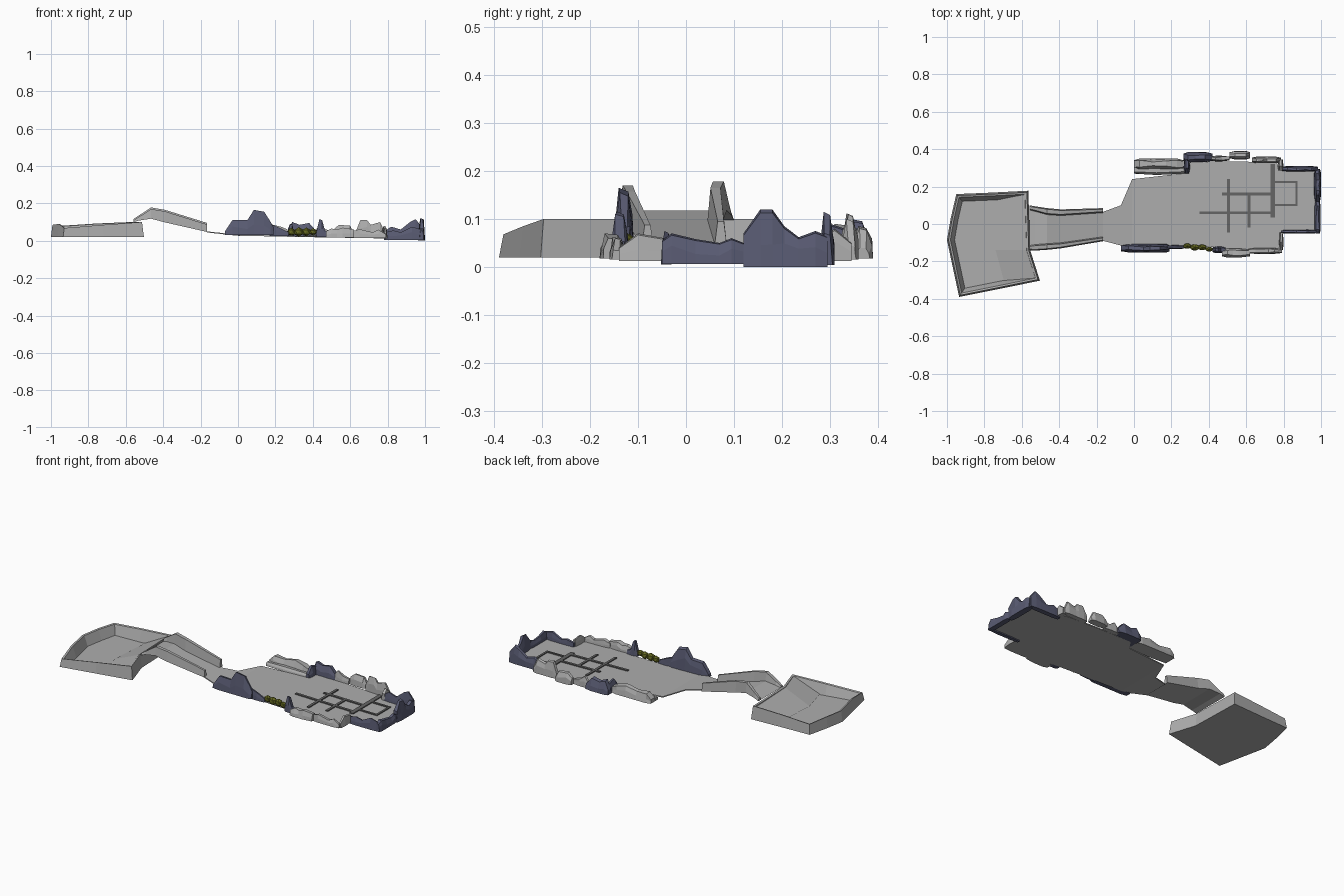
import bpy, bmesh, random
from mathutils import Vector

if "Cube" in bpy.data.objects:
    bpy.data.objects.remove(bpy.data.objects["Cube"])

random.seed(4)


def material(name, rgb):
    m = bpy.data.materials.new(name)
    m.diffuse_color = (*rgb, 1)
    m.use_nodes = True
    m.node_tree.nodes["Principled BSDF"].inputs["Base Color"].default_value = m.diffuse_color
    return m


GREY = material("stone_grey", (0.42, 0.42, 0.42))
BLUE = material("slate_blue", (0.10, 0.105, 0.17))
OLIVE = material("olive", (0.13, 0.14, 0.015))
DARK = material("dark_grey", (0.13, 0.13, 0.13))


def finish(name, bm, mat, solid=True):
    if solid:
        bmesh.ops.recalc_face_normals(bm, faces=bm.faces[:])
    me = bpy.data.meshes.new(name)
    bm.to_mesh(me)
    bm.free()
    ob = bpy.data.objects.new(name, me)
    bpy.context.collection.objects.link(ob)
    me.materials.append(mat)
    return ob


def loft(name, sections, mat=GREY, loop=False, ring=True):
    """Skin a list of equal-length cross-sections."""
    bm = bmesh.new()
    rows = [[bm.verts.new(p) for p in s] for s in sections]
    pairs = list(zip(rows, rows[1:])) + ([(rows[-1], rows[0])] if loop else [])
    n = len(rows[0])
    for a, b in pairs:
        for i in range(n if ring else n - 1):
            j = (i + 1) % n
            bm.faces.new((a[i], b[i], b[j], a[j]))
    if ring and not loop:
        bm.faces.new(rows[0])
        bm.faces.new(rows[-1])
    return finish(name, bm, mat, ring)


def ridge(name, profile, v0, v1, z0, mat=GREY, axis="x"):
    """Faceted rock wall: skyline profile (u, z) with a tapered, uneven section."""
    w = v1 - v0
    secs = []
    for k, (u, z) in enumerate(profile):
        h = z - z0
        j = lambda s: random.uniform(-s, s)
        end = 0.15 if k in (0, len(profile) - 1) else 0
        ring = [(v0 + w * end, z0), (v0 + w * (end + 0.06 + j(.05)), z0 + h * (.5 + j(.12))),
                (v0 + w * (.3 + j(.1)), z), (v1 - w * (.25 + j(.1)), z - h * .06),
                (v1 - w * (end + 0.06 + j(.05)), z0 + h * (.5 + j(.12))), (v1 - w * end, z0)]
        secs.append([(u, v, q) if axis == "x" else (v, u, q) for v, q in ring])
    return loft(name, secs, mat)


def floor_z(x):
    if x < 0:
        return 0.032 - 0.11 * x
    return 0.032 - 0.014 * min(x / 0.8, 1)


# Main floor slab: columns of x, lower y, upper y
cols = [(-.165, -.09, .065), (-.07, -.115, .10), (-.01, -.12, .24), (.26, -.12, .27),
        (.30, -.12, .33), (.47, -.125, .335), (.50, -.14, .335), (.76, -.14, .33),
        (.79, -.115, .30), (.793, -.045, .295), (.975, -.045, .295)]
loft("main_floor", [[(x, b, floor_z(x)), (x, a, floor_z(x)), (x, a, floor_z(x) - .006),
                     (x, b, floor_z(x) - .006)] for x, a, b in cols])

# Thin strips laid on the floor: x0, x1, y0, y1
strips = [(.498, .513, -.045, .24), (.47, .735, .153, .168), (.608, .623, -.02, .165),
          (.35, .735, .053, .068), (.73, .755, .035, .32), (.755, .875, .218, .23),
          (.755, .875, .095, .107), (.863, .875, .107, .218)]
for i, (x0, x1, y0, y1) in enumerate(strips):
    loft(f"floor_strip_{i + 1}", [[(x, y0, floor_z(x) - .002), (x, y1, floor_z(x) - .002),
         (x, y1, floor_z(x) + .006), (x, y0, floor_z(x) + .006)] for x in (x0, x1)], DARK)

# Side basin: outline x, y, rim height
basin = [(-.95, .16, .08), (-.76, .168, .092), (-.565, .178, .10), (-.555, -.14, .10),
         (-.503, -.303, .10), (-.72, -.347, .085), (-.935, -.39, .068), (-.965, -.25, .09),
         (-1, -.085, .085), (-.98, .03, .085)]
pts = [Vector(p[:2]) for p in basin]
rim = []
for i, (x, y, z) in enumerate(basin):
    p = pts[i]
    d1, d2 = (p - pts[i - 1]).normalized(), (pts[(i + 1) % len(pts)] - p).normalized()
    n = Vector((d1.y + d2.y, -d1.x - d2.x)).normalized()
    n /= max(n.dot(Vector((d1.y, -d1.x))), 0.5)
    at = lambda d, h: (*(p + n * d), h)
    rim.append([at(0, .02), at(.008, z), at(.018, z - .003), at(.04, .022)])
loft("basin_wall", rim, loop=True)
bm = bmesh.new()
f = bm.faces.new([bm.verts.new((x, y, .02)) for x, y, z in reversed(basin)])
f.normal_flip()
bmesh.ops.triangulate(bm, faces=[f])
finish("basin_floor", bm, GREY, solid=False)

# Slope from the bridge down into the basin
loft("basin_ramp", [[(-.72, .15, .024), (-.575, .16, .096)], [(-.74, -.14, .024), (-.57, -.14, .096)],
                    [(-.69, -.325, .024), (-.525, -.29, .096)]], ring=False)

# Bridge: x, floor z, wall top z, then outer and inner y of both walls
bridge = [(-.56, .098, .115, -.14, -.115, .075, .10), (-.53, .108, .135, -.142, -.11, .068, .095),
          (-.465, .118, .178, -.138, -.105, .05, .085), (-.39, .098, .165, -.13, -.10, .045, .078),
          (-.165, .047, .095, -.092, -.068, .06, .085)]
loft("bridge_floor", [[(x, d, z), (x, a, z)] for x, z, t, a, b, c, d in bridge], ring=False)
loft("bridge_front_wall", [[(x, a, z), (x, a + .006, t - .008), (x, b - .006, t - .008), (x, b, z)]
                           for x, z, t, a, b, c, d in bridge])
loft("bridge_back_wall", [[(x, c, z), (x, c + .006, t), (x, d - .006, t), (x, d, z)]
                          for x, z, t, a, b, c, d in bridge])

# Front rocks
ridge("front_blue_cliff", [(-.07, .05), (-.03, .11), (.05, .11), (.085, .165), (.14, .155),
                           (.175, .10), (.19, .07)], -.152, -.108, .03, BLUE)
ridge("front_blue_foot", [(.17, .09), (.22, .07), (.27, .045)], -.135, -.112, .025, BLUE)
ridge("front_blue_spike", [(.42, .05), (.435, .115), (.45, .11), (.465, .055), (.49, .045)],
      -.155, -.12, .02, BLUE)
ridge("front_grey_block", [(.47, .05), (.50, .065), (.53, .06), (.56, .07), (.62, .06)],
      -.18, -.13, .018)
ridge("front_grey_ledge", [(.61, .05), (.65, .062), (.72, .045), (.75, .06), (.79, .035)],
      -.16, -.128, .015)
ridge("front_corner_rock", [(-.14, .04), (-.10, .07), (-.045, .06)], .775, .80, .012, axis="y")

# Olive bushes
for i, (x, y, r) in enumerate([(.285, -.118, .022), (.325, -.125, .026), (.365, -.125, .024),
                               (.402, -.135, .02)]):
    bm = bmesh.new()
    bmesh.ops.create_icosphere(bm, subdivisions=1, radius=r)
    for v in bm.verts:
        v.co = Vector((v.co.x * 1.1 + x, v.co.y * .75 + y, v.co.z + .047))
    finish(f"bush_{i + 1}", bm, OLIVE)

# Back rocks
ridge("back_grey_long", [(0, .05), (.03, .08), (.10, .075), (.17, .09), (.23, .075), (.265, .06)],
      .29, .35, .025)
ridge("back_grey_lip", [(0, .045), (.12, .05), (.27, .045)], .262, .31, .025)
ridge("back_blue_cliff", [(.265, .05), (.29, .10), (.33, .085), (.38, .095), (.42, .05)],
      .33, .385, .02, BLUE)
ridge("back_blue_step", [(.27, .05), (.30, .09), (.36, .07)], .265, .30, .022, BLUE, axis="y")
ridge("back_grey_post", [(.41, .05), (.435, .085), (.47, .06), (.51, .05)], .335, .365, .018)
ridge("back_grey_block", [(.51, .06), (.54, .085), (.60, .08), (.62, .04)], .345, .39, .018)
ridge("back_grey_tower", [(.63, .05), (.655, .112), (.69, .11), (.71, .085), (.76, .10), (.785, .045)],
      .325, .36, .015)
ridge("back_corner_rock", [(.285, .06), (.31, .08), (.345, .05)], .768, .80, .012, axis="y")

# Blue rocks round the far end
ridge("end_back_wall", [(.78, .05), (.82, .075), (.87, .06), (.92, .10), (.95, .115), (.985, .07)],
      .28, .31, .004, BLUE)
ridge("end_front_wall", [(.785, .045), (.83, .055), (.87, .045), (.93, .075), (.98, .06)],
      -.052, -.03, .005, BLUE)
ridge("end_high_cliff", [(.12, .07), (.155, .12), (.18, .12), (.205, .085), (.235, .062), (.27, .075),
                         (.295, .065)], .962, 1.0, 0, BLUE, axis="y")
ridge("end_low_cliff", [(-.05, .055), (-.03, .07), (.02, .058), (.07, .05), (.095, .06), (.12, .05)],
      .965, .998, .006, BLUE, axis="y")
